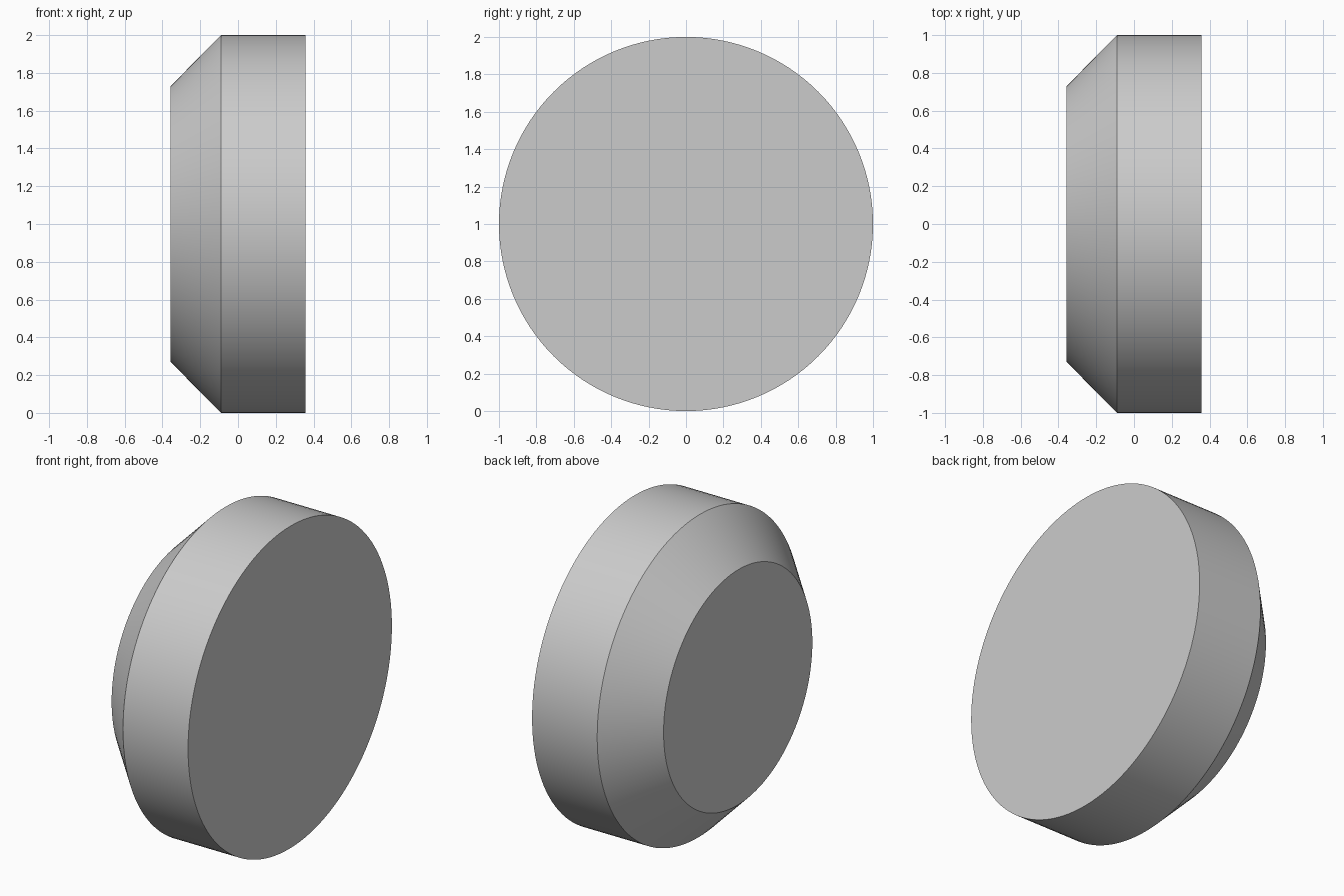
import bpy
import bmesh
import math
from mathutils import Vector

cube = bpy.data.objects.get("Cube")
if cube:
    bpy.data.objects.remove(cube, do_unlink=True)

SEGMENTS = 128
# Half outline of the disc: (position along x, radius)
PROFILE = [(-0.357, 0.0), (-0.357, 0.73), (-0.09, 1.0), (0.357, 1.0), (0.357, 0.0)]

# Plain grey finish
grey = bpy.data.materials.new("light_grey")
grey.use_nodes = True
colour = (0.6, 0.6, 0.6, 1.0)
grey.diffuse_color = colour
grey.node_tree.nodes["Principled BSDF"].inputs["Base Color"].default_value = colour

# Chamfered disc, turned around the x axis
bm = bmesh.new()
verts = [bm.verts.new((x, 0, r)) for x, r in PROFILE]
edges = [bm.edges.new(pair) for pair in zip(verts, verts[1:])]
bmesh.ops.spin(bm, geom=verts + edges, cent=Vector((0, 0, 0)), axis=Vector((1, 0, 0)),
               angle=math.tau, steps=SEGMENTS, use_merge=True)
bmesh.ops.remove_doubles(bm, verts=bm.verts, dist=0.0001)

# Merge each end fan into one flat cap
caps = [f for f in bm.faces if abs(f.normal.x) > 0.99]
bmesh.ops.dissolve_faces(bm, faces=caps, use_verts=False)
bmesh.ops.recalc_face_normals(bm, faces=bm.faces)

mesh = bpy.data.meshes.new("chamfered_disc")
bm.to_mesh(mesh)
bm.free()
mesh.materials.append(grey)

disc = bpy.data.objects.new("chamfered_disc", mesh)
bpy.context.collection.objects.link(disc)
disc.location.z = 1.0

# Smooth sides with crisp rims
bpy.ops.object.select_all(action="DESELECT")
disc.select_set(True)
bpy.context.view_layer.objects.active = disc
bpy.ops.object.shade_smooth_by_angle(angle=math.radians(30))
